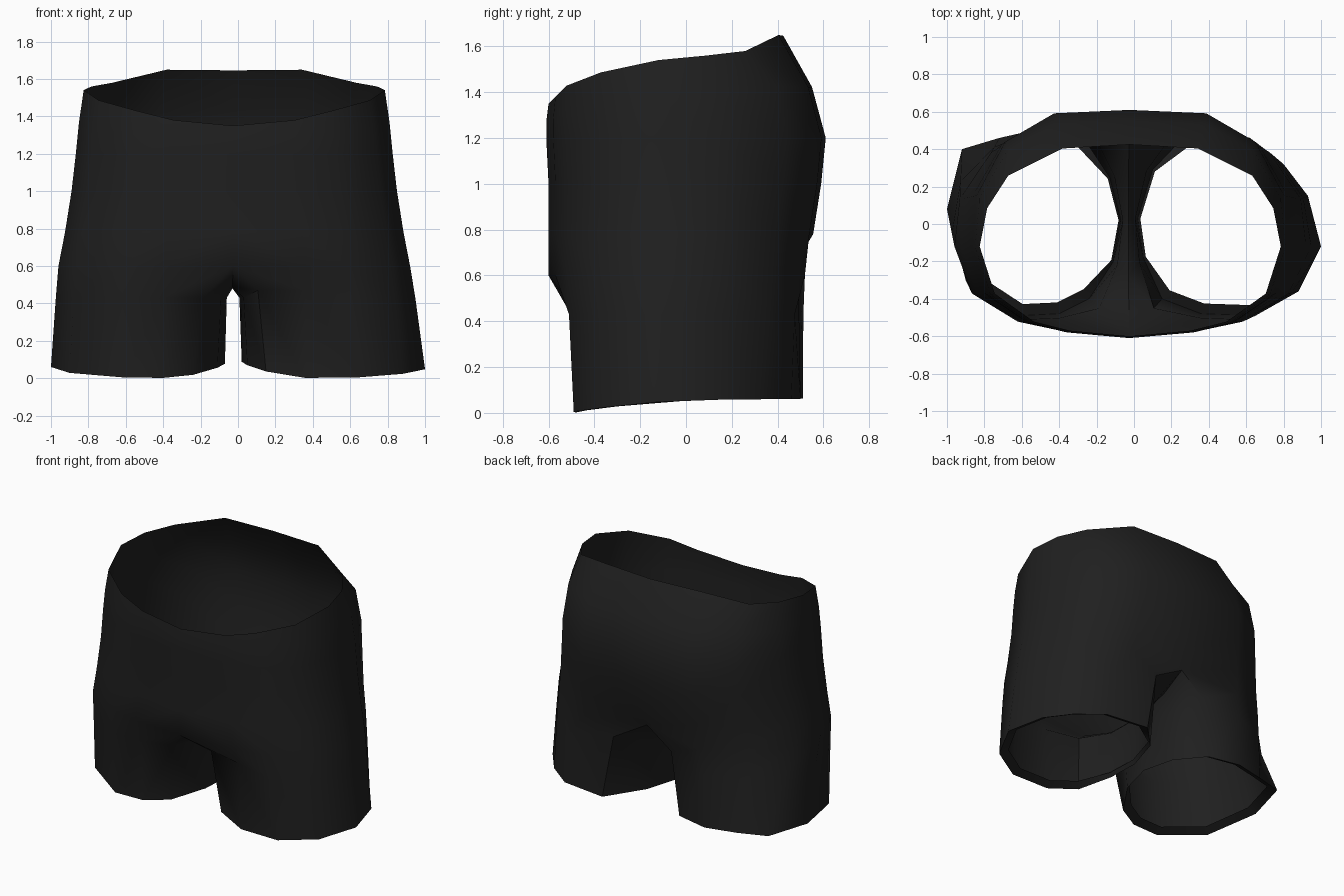
import bpy
import bmesh
import math
from mathutils import Vector

cube = bpy.data.objects.get("Cube")
if cube:
    bpy.data.objects.remove(cube, do_unlink=True)

# Charcoal cloth
cloth = bpy.data.materials.new("charcoal cloth")
cloth.use_nodes = True
colour = (0.014, 0.014, 0.014, 1)
cloth.diffuse_color = colour
shader = next(n for n in cloth.node_tree.nodes if n.type == 'BSDF_PRINCIPLED')
shader.inputs["Base Color"].default_value = colour
shader.inputs["Roughness"].default_value = 0.9

# Half outline of the body, from front centre round the side to back centre
WAIST_OUTLINE = [(0, -1), (.4, -.95), (.64, -.87), (.9, -.62), (1, -.2),
                 (.95, .2), (.81, .61), (.45, .95), (0, 1)]
# Fuller seat: rounder towards the back
SEAT_OUTLINE = WAIST_OUTLINE[:5] + [(.97, .25), (.79, .72), (.48, .97), (0, 1)]
# Body rings: outline, half width, front depth, back depth, height, follow of waist slope
LEVELS = [(WAIST_OUTLINE, .805, .6, .425, 1.2, 1), (SEAT_OUTLINE, .83, .61, .55, 1.2, .5),
          (SEAT_OUTLINE, .847, .61, .61, 1.2, 0), (SEAT_OUTLINE, .87, .6, .59, 1, 0),
          (SEAT_OUTLINE, .905, .6, .555, .78, 0), (SEAT_OUTLINE, .94, .6, .535, .6, 0)]
# Sloping waist: depth and height
WAIST = [(-.6, 1.35), (-.56, 1.39), (-.52, 1.43), (-.4, 1.48), (-.12, 1.54),
         (.25, 1.575), (.4, 1.65), (.43, 1.645)]
# Leg openings, same order as the body outline, then back along the inner thigh
HEM_LEFT = [(.15, -.4), (.36, -.48), (.65, -.49), (.88, -.36), (1, -.12), (.93, .15),
            (.8, .32), (.62, .46), (.3, .5), (.1, .29), (.02, .03), (.05, -.18)]
HEM_RIGHT = [(.24, -.4), (.4, -.48), (.61, -.49), (.9, -.3), (1, .08), (.92, .4),
             (.72, .46), (.5, .51), (.27, .46), (.13, .25), (.07, .02), (.11, -.2)]


def waist_height(y):
    for (y0, z0), (y1, z1) in zip(WAIST, WAIST[1:]):
        if y <= y1:
            return z0 + (z1 - z0) * (y - y0) / (y1 - y0)
    return WAIST[-1][1]


def hem_height(x, y):
    return .03 + .06 * y + .025 * x ** 4 + .06 * max(0, 1 - abs(x) / .3)


def body_ring(level):
    outline, width, front, back, z, follow = level
    ring = []
    for u, v in outline:
        y = v * (front if v < 0 else back)
        ring.append(Vector((u * width, y, z + follow * (waist_height(y) - z))))
    return ring


def bridge(bm, a, b, closed):
    count = len(a)
    for i in range(count if closed else count - 1):
        j = (i + 1) % count
        bm.faces.new((a[i], b[i], b[j], a[j]))


bm = bmesh.new()
rings = [body_ring(level) for level in LEVELS]
# Tuck the seat crease in at the bottom of the back seam
rings[-1][8].y = .47
rings[-1][8].z = .64
seam = [[bm.verts.new(p - Vector((.025, 0, 0))) for p in (r[0], r[8])] for r in rings]
# Crotch seam, back to front
crotch = [bm.verts.new(p) for p in ((-.03, .27, .54), (-.03, .02, .48), (-.03, -.28, .49))]

# Each leg with the height of its front fold
for side, hem, fold in ((1, HEM_LEFT, .47), (-1, HEM_RIGHT, .43)):
    # Body half
    loops = []
    for ring, (front, back) in zip(rings, seam):
        mid = [bm.verts.new((p.x * side - .02, p.y, p.z)) for p in ring[1:8]]
        loops.append([front] + mid + [back])
    for upper, lower in zip(loops, loops[1:]):
        bridge(bm, upper, lower, False)

    # Leg: the thigh tucks in under the fold except round the outer side
    top = loops[-1] + crotch
    ends = [Vector((x * side, y, hem_height(x, y))) for x, y in hem]
    thigh = []
    for i, (v, end) in enumerate(zip(top, ends)):
        p = v.co.lerp(end, .35 if 1 < i < 7 else .75)
        z = fold if i < 2 else .5 if i == 8 else .43
        thigh.append(bm.verts.new((p.x, p.y, z)))
    cuff = [bm.verts.new(p) for p in ends]
    bridge(bm, top, thigh, True)
    bridge(bm, thigh, cuff, True)

    # Turned-in hem, narrow along the inner thigh
    centre = sum(ends, Vector()) / len(ends)
    lip = []
    for i, p in enumerate(ends):
        q = centre.lerp(p, .88 if i < 9 else .97)
        lip.append(bm.verts.new((q.x, q.y, p.z + .03)))
    bridge(bm, cuff, lip, True)

# Keep the cloth facing outward
bmesh.ops.recalc_face_normals(bm, faces=bm.faces)
outer = max(bm.faces, key=lambda f: f.calc_center_median().x)
if outer.normal.x < 0:
    bmesh.ops.reverse_faces(bm, faces=bm.faces)

mesh = bpy.data.meshes.new("shorts")
bm.to_mesh(mesh)
bm.free()
mesh.materials.append(cloth)
shorts = bpy.data.objects.new("shorts", mesh)
bpy.context.collection.objects.link(shorts)

bpy.ops.object.select_all(action='DESELECT')
shorts.select_set(True)
bpy.context.view_layer.objects.active = shorts
bpy.ops.object.shade_smooth_by_angle(angle=math.radians(50))
